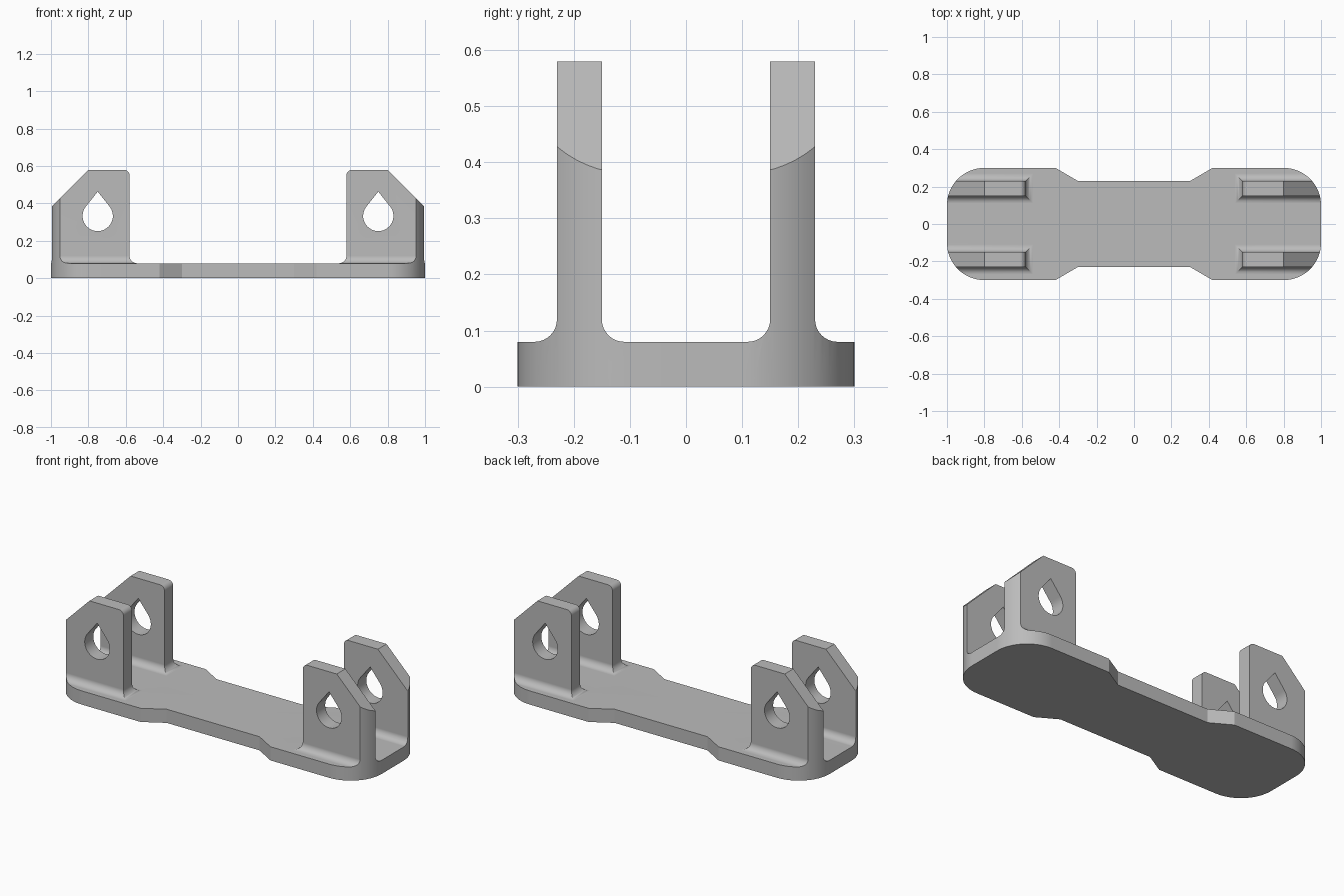
import bpy, bmesh
from math import sin, cos, pi, acos

old = bpy.data.objects.get("Cube")
if old:
    bpy.data.objects.remove(old, do_unlink=True)

PLATE, FILLET = 0.08, 0.04          # plate thickness, fillet radius
LUG_X, LUG_Y0, LUG_Y1 = 0.58, 0.15, 0.23


def arc(cx, cy, r, a0, a1, n):
    return [(cx + r * cos(a0 + (a1 - a0) * i / n),
             cy + r * sin(a0 + (a1 - a0) * i / n)) for i in range(n + 1)]


def loft_object(name, lofts):
    """Closed solids, each skinned through a stack of rings."""
    bm = bmesh.new()
    for rings in lofts:
        vs = [[bm.verts.new(p) for p in ring] for ring in rings]
        n = len(vs[0])
        for a, b in zip(vs, vs[1:]):
            for i in range(n):
                j = (i + 1) % n
                bm.faces.new((a[i], a[j], b[j], b[i]))
        bm.faces.new(vs[0][::-1])
        bm.faces.new(vs[-1])
    bmesh.ops.recalc_face_normals(bm, faces=bm.faces)
    mesh = bpy.data.meshes.new(name)
    bm.to_mesh(mesh)
    bm.free()
    obj = bpy.data.objects.new(name, mesh)
    bpy.context.collection.objects.link(obj)
    return obj


def upright(pts, z0, z1):
    return [[(x, y, z) for x, y in pts] for z in (z0, z1)]


def crosswise(pts):
    return [[(x, y, z) for x, z in pts] for y in (-0.6, 0.6)]


def combine(obj, tool, operation):
    tool.hide_render = True
    mod = obj.modifiers.new(operation.title(), 'BOOLEAN')
    mod.operation, mod.solver, mod.object = operation, 'EXACT', tool
    bpy.context.view_layer.objects.active = obj
    bpy.ops.object.modifier_apply(modifier=mod.name)
    bpy.data.objects.remove(tool, do_unlink=True)


# Oversized base stock
body = loft_object("bracket_body", [upright(
    [(-1.2, -0.5), (1.2, -0.5), (1.2, 0.5), (-1.2, 0.5)], 0, PLATE)])


# Four lugs with mitred fillets flaring into the plate
def lug(sx, sy):
    levels = [(FILLET, PLATE / 2)]
    levels += [(FILLET * (1 - sin(t)), PLATE + FILLET * (1 - cos(t)))
               for t in (pi / 2 * i / 8 for i in range(9))]
    levels.append((0, 0.7))
    return [[(sx * x, sy * y, z) for x, y in (
        (LUG_X - o, LUG_Y0 - o), (1.1, LUG_Y0 - o),
        (1.1, LUG_Y1 + o), (LUG_X - o, LUG_Y1 + o))] for o, z in levels]


combine(body, loft_object("lugs", [lug(sx, sy) for sx in (1, -1) for sy in (1, -1)]),
        'UNION')

# Trim to the waisted outline with rounded ends
quarter = arc(0.8, 0.1, 0.2, 0, pi / 2, 16) + [(0.42, 0.3), (0.3, 0.23)]
half = quarter + [(-x, y) for x, y in reversed(quarter)]
outline = half + [(x, -y) for x, y in reversed(half)]
combine(body, loft_object("outline_trim", [upright(outline, -0.1, 0.8)]), 'INTERSECT')

# Trim to the side profile: sloped outer shoulders, rounded inner corners
side = [(1.1, -0.1), (1.1, 0.28), (0.8, 0.58)]
side += arc(0.61, 0.55, 0.03, pi / 2, pi, 6) + [(0.4, 0.55)]
profile = side + [(-x, z) for x, z in reversed(side)]
combine(body, loft_object("profile_trim", [crosswise(profile)]), 'INTERSECT')

# Teardrop pin holes
R, TIP, HOLE_Z = 0.081, 0.13, 0.333
a = acos(R / TIP)
drop = arc(0, HOLE_Z, R, pi / 2 + a, 5 * pi / 2 - a, 28) + [(0, HOLE_Z + TIP)]
combine(body, loft_object("pin_holes", [
    crosswise([(x + cx, z) for x, z in drop]) for cx in (-0.75, 0.75)]), 'DIFFERENCE')

# Plain grey finish
grey = bpy.data.materials.new("plain_grey")
grey.use_nodes = True
colour = (0.5, 0.5, 0.5, 1)
grey.diffuse_color = colour
grey.node_tree.nodes["Principled BSDF"].inputs["Base Color"].default_value = colour
body.data.materials.clear()
body.data.materials.append(grey)

# Smooth curves, crisp edges
bpy.ops.object.select_all(action='DESELECT')
body.select_set(True)
bpy.context.view_layer.objects.active = body
bpy.ops.object.shade_smooth_by_angle(angle=pi / 7)
weighted = body.modifiers.new("Weighted Normals", 'WEIGHTED_NORMAL')
weighted.keep_sharp = True
